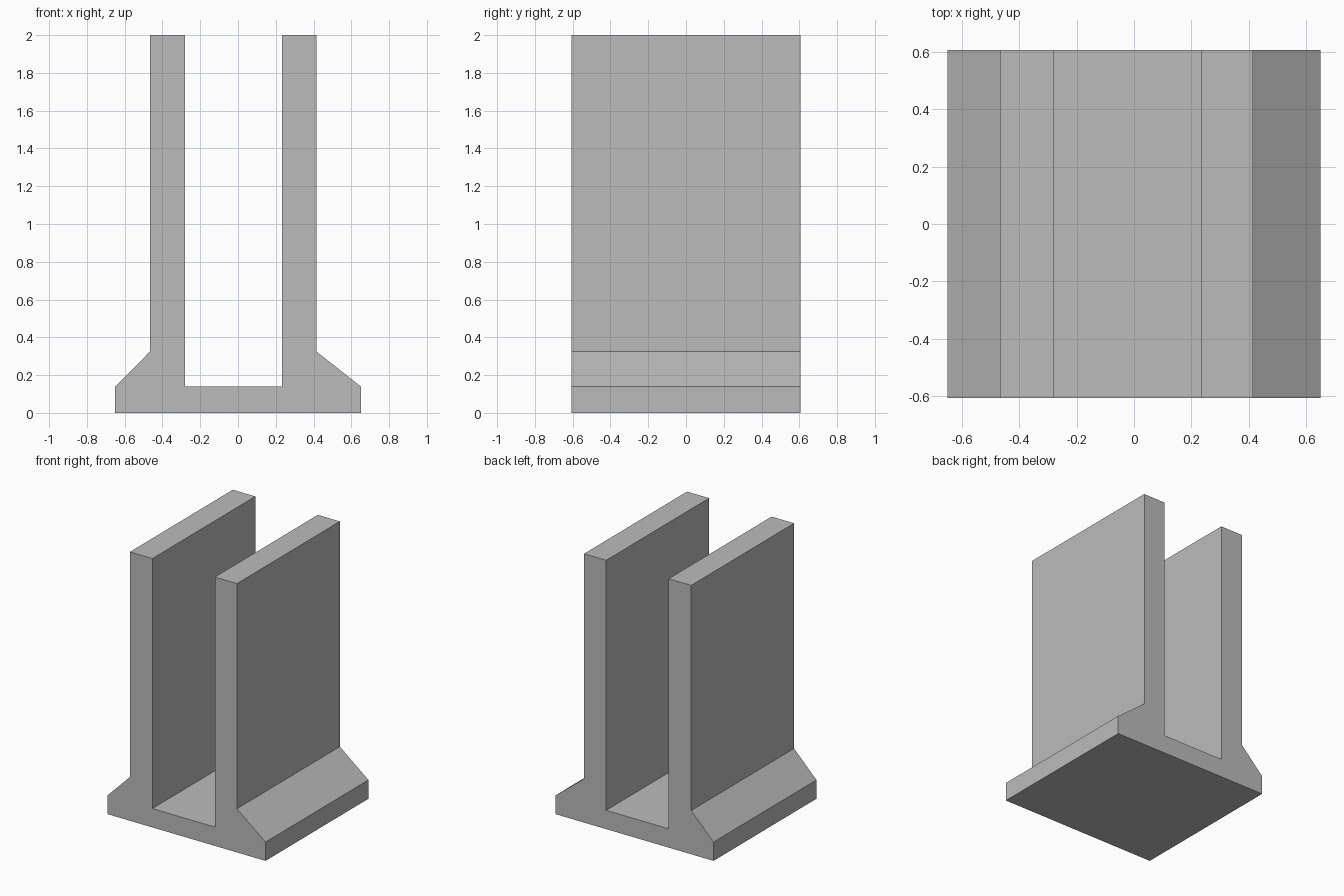
import bpy
import bmesh

cube = bpy.data.objects.get("Cube")
if cube:
    bpy.data.objects.remove(cube, do_unlink=True)

# Plain grey finish
grey = bpy.data.materials.new("plain grey")
grey.use_nodes = True
colour = (0.5, 0.5, 0.5, 1)
grey.diffuse_color = colour
grey.node_tree.nodes["Principled BSDF"].inputs["Base Color"].default_value = colour

# Key dimensions
DEPTH = 1.21
TOP, FLOOR, SHOULDER = 2.0, 0.14, 0.325

# Channel cross-section: base with sloped flanks and two upright walls
profile = [
    (-0.65, 0), (0.65, 0), (0.65, FLOOR),
    (0.415, SHOULDER), (0.415, TOP), (0.233, TOP), (0.233, FLOOR),
    (-0.281, FLOOR), (-0.281, TOP), (-0.466, TOP), (-0.466, SHOULDER),
    (-0.65, FLOOR),
]


def extrude_profile(name, points, depth, material):
    """Extrude an x-z outline along y, centred on y = 0."""
    bm = bmesh.new()
    face = bm.faces.new([bm.verts.new((x, -depth / 2, z)) for x, z in points])
    result = bmesh.ops.extrude_face_region(bm, geom=[face], use_keep_orig=True)
    moved = [v for v in result["geom"] if isinstance(v, bmesh.types.BMVert)]
    bmesh.ops.translate(bm, verts=moved, vec=(0, depth, 0))
    bmesh.ops.recalc_face_normals(bm, faces=bm.faces)
    mesh = bpy.data.meshes.new(name)
    bm.to_mesh(mesh)
    bm.free()
    mesh.materials.append(material)
    obj = bpy.data.objects.new(name, mesh)
    bpy.context.collection.objects.link(obj)
    return obj


extrude_profile("channel_bracket", profile, DEPTH, grey)
